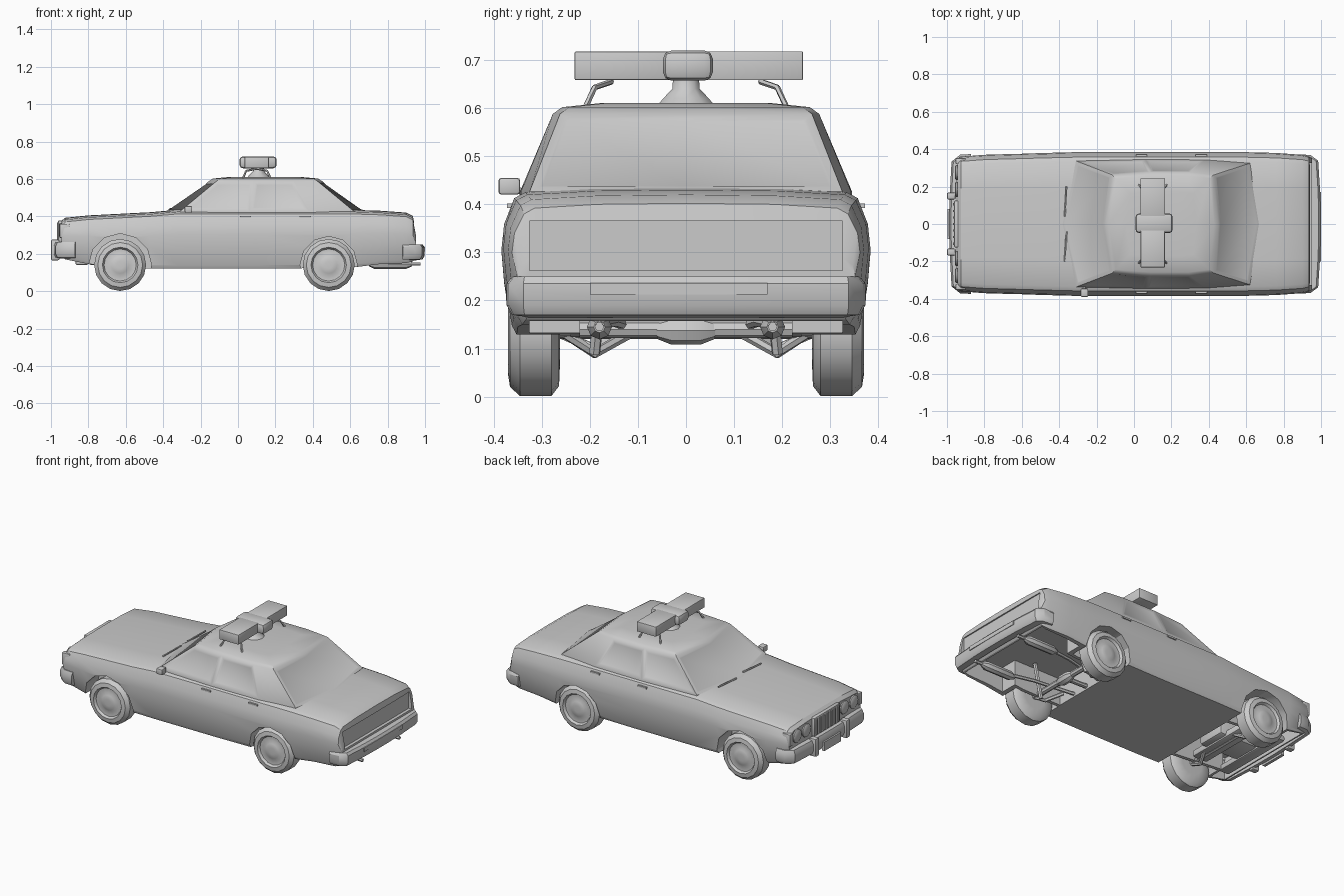
import bpy, bmesh
from math import sin, cos, pi, radians
from mathutils import Vector

if "Cube" in bpy.data.objects:
    bpy.data.objects.remove(bpy.data.objects["Cube"])


def finish(name, bm, angle=32):
    bmesh.ops.recalc_face_normals(bm, faces=bm.faces)
    me = bpy.data.meshes.new(name)
    bm.to_mesh(me)
    bm.free()
    ob = bpy.data.objects.new(name, me)
    bpy.context.collection.objects.link(ob)
    smooth(ob, angle)
    return ob


def smooth(ob, angle=32):
    bpy.ops.object.select_all(action='DESELECT')
    ob.select_set(True)
    bpy.context.view_layer.objects.active = ob
    bpy.ops.object.shade_smooth_by_angle(angle=radians(angle))


def loft(name, rings, angle=32):
    """Skin closed rings of equal length and cap both ends."""
    bm = bmesh.new()
    vs = [[bm.verts.new(p) for p in r] for r in rings]
    n = len(vs[0])
    for a, b in zip(vs, vs[1:]):
        for i in range(n):
            j = (i + 1) % n
            bm.faces.new((a[i], a[j], b[j], b[i]))
    bm.faces.new(vs[0])
    bm.faces.new(vs[-1])
    return finish(name, bm, angle)


def box(name, x, y, z, bevel=0.0):
    bm = bmesh.new()
    bmesh.ops.create_cube(bm, size=1)
    for v in bm.verts:
        v.co = [lo + (c + .5) * (hi - lo) for c, (lo, hi) in zip(v.co, (x, y, z))]
    if bevel:
        bmesh.ops.bevel(bm, geom=bm.edges[:], offset=bevel, segments=2, affect='EDGES', profile=.5)
    return finish(name, bm)


def tube(name, pts, radii, n=8):
    """Round bar through points; one radius or one per point."""
    pts = [Vector(p) for p in pts]
    radii = radii if isinstance(radii, (list, tuple)) else [radii] * len(pts)
    rings = []
    for i, p in enumerate(pts):
        d = pts[min(i + 1, len(pts) - 1)] - pts[max(i - 1, 0)]
        q = d.to_track_quat('Z', 'Y')
        rings.append([p + q @ Vector((radii[i] * cos(2 * pi * k / n), radii[i] * sin(2 * pi * k / n), 0))
                      for k in range(n)])
    return loft(name, rings, 40)


def sweep(name, half_path, profile):
    """Sweep an (outward, z) profile along a mirrored plan path."""
    path = [Vector(p) for p in half_path]
    path += [Vector((p.x, -p.y)) for p in reversed(path)]
    side = 1 if path[len(path) // 2].x > 0 else -1
    rings = []
    for i, p in enumerate(path):
        d = (path[min(i + 1, len(path) - 1)] - path[max(i - 1, 0)]).normalized()
        nrm = Vector((-d.y, d.x)) * side
        rings.append([(p.x + nrm.x * o, p.y + nrm.y * o, z) for o, z in profile])
    return loft(name, rings)


def cut(ob, cutter):
    m = ob.modifiers.new('cut', 'BOOLEAN')
    m.operation, m.solver, m.object = 'DIFFERENCE', 'EXACT', cutter
    bpy.context.view_layer.objects.active = ob
    bpy.ops.object.modifier_apply(modifier=m.name)
    bpy.data.objects.remove(cutter)


# Lower body: cross-sections (x, half width, bottom z, top z) from nose to tail
sections = [(-.945, .35, .20, .365), (-.925, .36, .17, .382), (-.80, .37, .145, .395),
            (-.47, .38, .12, .412), (-.32, .384, .12, .425), (.10, .384, .12, .425),
            (.60, .384, .125, .425), (.76, .38, .145, .42), (.90, .37, .15, .41),
            (.935, .362, .16, .392), (.953, .352, .18, .30)]
rings = []
for x, w, b, t in sections:
    h = t - b
    half = [(w * .92, b), (w * .945, b + .06 * h), (w * .985, b + .38 * h), (w, b + .6 * h),
            (w * .985, b + .78 * h), (w * .93, t - .012), (w * .87, t), (w * .5, t + .008)]
    rings.append([(x, y, z) for y, z in half] + [(x, 0, t + .01)]
                 + [(x, -y, z) for y, z in reversed(half)])
body = loft('body', rings)
# Wheel houses on each side, then the open underside between and beyond them
for x, r in ((-.63, .168), (.485, .153)):
    for s in (-1, 1):
        cut(body, tube('arch_cutter', [(x, s * .24, .14), (x, s * .5, .14)], r, 12))
for x, w, z in (((-.84, -.47), .22, .30), ((-.915, -.815), .325, .30), ((.34, .70), .22, .285), ((.66, .925), .325, .285)):
    cut(body, box('underside_cutter', x, (-w, w), (0, z)))
# Recessed tail panel
cut(body, box('tail_cutter', (.934, 1.1), (-.325, .325), (.262, .365)))
smooth(body, 30)

# Cabin: plan outlines at the beltline and roof edge, windows inset
base = [(-.385, 0), (-.31, .337), (.06, .345), (.38, .343), (.62, .325), (.675, 0)]
roof = [(-.155, 0), (-.115, .262), (.085, .277), (.30, .277), (.425, .262), (.45, 0)]


def plan(half, z, s=1.0, cx=.14):
    pts = half + [(x, -y) for x, y in reversed(half[1:-1])]
    return [((x - cx) * s + cx, y * s, z) for x, y in pts]


levels = [plan(base, .385), plan(base, .427), plan(roof, .588), plan(roof, .602, .93), plan(roof, .611, .62)]
bm = bmesh.new()
vs = [[bm.verts.new(p) for p in r] for r in levels]
n = len(vs[0])
walls = []
for k in range(4):
    for i in range(n):
        j = (i + 1) % n
        f = bm.faces.new((vs[k][i], vs[k][j], vs[k + 1][j], vs[k + 1][i]))
        if k == 1:
            walls.append(f)
bm.faces.new(vs[-1])
bm.faces.new(vs[0])
bmesh.ops.recalc_face_normals(bm, faces=bm.faces)
for group in ([1], [2], [7], [8], [0, 9], [4, 5]):
    bmesh.ops.inset_region(bm, faces=[walls[i] for i in group], thickness=.016, depth=0, use_even_offset=True)
    bmesh.ops.inset_region(bm, faces=[walls[i] for i in group], thickness=.006, depth=-.003, use_even_offset=True)
finish('cabin', bm, 35)

# Bumpers
sweep('front_bumper', [(-.87, .358), (-.925, .355), (-.96, .33), (-.968, .18), (-.972, .06)],
      [(-.02, .175), (.006, .18), (.016, .2), (.016, .24), (.006, .262), (-.02, .265)])
sweep('rear_bumper', [(.88, .358), (.94, .354), (.97, .335), (.98, .18), (.983, .06)],
      [(-.03, .165), (.004, .17), (.015, .19), (.015, .235), (.004, .25), (-.03, .25)])
box('rear_plate', (.985, 1.0), (-.2, .17), (.212, .236))
box('front_plate', (-.998, -.98), (-.08, .08), (.17, .225))
for s in (-1, 1):
    box('bumper_guard', (-1.0, -.955), (s * .15 - .018, s * .15 + .018), (.165, .275), .007)

# Grille and lamps
box('grille_frame', (-.962, -.92), (-.125, .125), (.265, .378), .006)
for k in range(7):
    y = -.105 + k * .035
    box('grille_bar', (-.968, -.955), (y - .006, y + .006), (.275, .368))
for s in (-1, 1):
    for y in (.185, .275):
        tube('headlight', [(-.92, s * y, .325), (-.952, s * y, .325), (-.958, s * y, .325)], [.04, .04, .03], 12)
    box('turn_signal', (-.954, -.90), sorted((s * .32, s * .352)), (.285, .36), .006)

# Wheels: rings of (distance from centreline, radius)
wheel = [(.262, .07), (.264, .118), (.28, .139), (.345, .139), (.366, .120), (.37, .095),
         (.356, .086), (.354, .06), (.362, .045), (.364, .02)]
for x in (-.63, .485):
    for s in (-1, 1):
        loft('wheel', [[(x + r * cos(a), s * y, .14 + r * sin(a))
                        for a in [2 * pi * k / 16 for k in range(16)]] for y, r in wheel], 38)

# Running gear under the car
tube('rear_axle', [(.485, -.27, .14), (.485, .27, .14)], .018)
tube('differential', [(.485, -.06, .138), (.485, -.03, .138), (.485, .03, .138), (.485, .06, .138)],
     [.018, .03, .03, .018])
tube('drive_shaft', [(.485, 0, .14), (.30, 0, .145)], .014)
tube('front_axle', [(-.63, -.27, .14), (-.63, .27, .14)], .016)
box('front_crossmember', (-.68, -.58), (-.2, .2), (.13, .17), .01)
box('engine_sump', (-.80, -.54), (-.09, .09), (.14, .29), .015)
box('front_valance', (-.87, -.80), (-.24, .24), (.14, .175), .01)
for s in (-1, 1):
    tube('control_arm', [(.40, s * .12, .13), (.47, s * .19, .09), (.485, s * .25, .13)], .011, 6)
    tube('front_control_arm', [(-.60, s * .12, .14), (-.63, s * .19, .10), (-.63, s * .26, .13)], .011, 6)
    tube('shock_absorber', [(.50, s * .19, .09), (.56, s * .17, .28)], .012, 6)
    tube('exhaust_pipe', [(.33, s * .10, .14), (.58, s * .15, .155), (.75, s * .18, .148), (.975, s * .18, .145)], .010, 6)
    tube('muffler', [(.70, s * .18, .145), (.73, s * .18, .145), (.90, s * .18, .145), (.93, s * .18, .145)],
         [.012, .026, .026, .012], 8)

# Roof light bar: two lamp boxes, rounded centre housing, pedestal and feet
box('left_lamp', (.035, .165), (-.232, -.03), (.658, .718), .004)
box('right_lamp', (.035, .165), (.03, .243), (.658, .718), .002)
box('centre_housing', (.008, .207), (-.048, .056), (.657, .72), .018)
tube('bar_pedestal', [(.11, 0, .603), (.11, 0, .62), (.11, 0, .64), (.11, 0, .665)], [.065, .05, .03, .028], 10)
for s in (-1, 1):
    for x in (.025, .175):
        tube('bar_foot', [(x, s * .21, .60), (.1 + (x - .1) * .75, s * .19, .643), (.1, s * .155, .655)], .006, 5)

# Door mirror, handles and wipers
box('door_mirror', (-.285, -.245), (-.39, -.345), (.42, .455), .006)
tube('mirror_stalk', [(-.265, -.33, .42), (-.265, -.36, .435)], .008, 6)
for s in (-1, 1):
    for x in (.01, .33):
        box('door_handle', (x, x + .06), sorted((s * .35, s * .372)), (.392, .402))
    tube('wiper', [(-.37, s * .12 - .08, .434), (-.36, s * .12 + .08, .44)], .005, 5)
